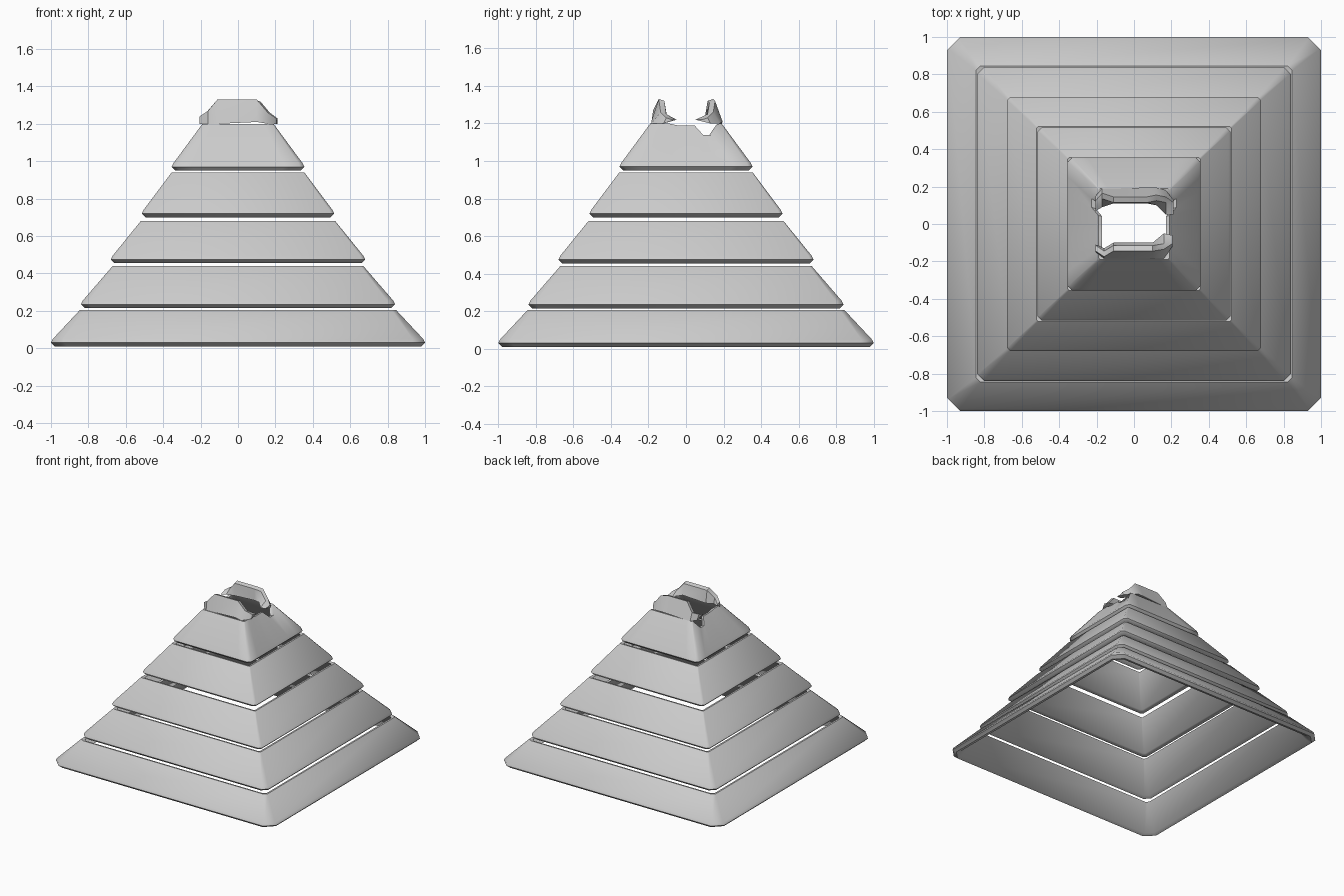
import bpy, bmesh, math

if "Cube" in bpy.data.objects:
    bpy.data.objects.remove(bpy.data.objects["Cube"])


def finish(name, bm, angle):
    bmesh.ops.recalc_face_normals(bm, faces=bm.faces)
    me = bpy.data.meshes.new(name)
    bm.to_mesh(me)
    bm.free()
    ob = bpy.data.objects.new(name, me)
    bpy.context.collection.objects.link(ob)
    bpy.ops.object.select_all(action='DESELECT')
    ob.select_set(True)
    bpy.context.view_layer.objects.active = ob
    bpy.ops.object.shade_smooth_by_angle(angle=math.radians(angle))
    return ob


def bridge(bm, loops, closed):
    """Join matching vertex loops with quads."""
    n = len(loops[0])
    pairs = list(zip(loops, loops[1:]))
    if closed:
        pairs.append((loops[-1], loops[0]))
    for a, b in pairs:
        for i in range(n):
            j = (i + 1) % n
            bm.faces.new((a[i], a[j], b[j], b[i]))


def square_loop(bm, half, cut, z, steps):
    """Square with cut corners, each side split into a number of steps."""
    verts = []
    for q in range(4):
        c, s = math.cos(q * math.pi / 2), math.sin(q * math.pi / 2)
        for k in range(steps + 1):
            y = (half - cut) * (2 * k / steps - 1)
            verts.append(bm.verts.new((half * c - y * s, half * s + y * c, z)))
    return verts


def tier(name, half0, z0, half1, z1, cut, steps=1, notch=False):
    bm = bmesh.new()
    # (half width, height, corner cut): turned-in lower lip, slope, thin hollow wall
    profile = [(half0 - 0.02, z0, cut), (half0, z0 + 0.02, cut),
               (half0 - 0.01, z0 + 0.04, cut * 0.8),
               (half1, z1, cut * 0.35), (half1 - 0.02, z1 - 0.005, cut * 0.3),
               (half0 - 0.05, z0 + 0.01, cut * 0.7)]
    loops = [square_loop(bm, h, c, z, steps) for h, z, c in profile]
    bridge(bm, loops, True)
    if notch:
        # broken dips in the rim of the top tier
        for loop in loops[3:5]:
            for v in loop:
                if abs(v.co.x) > 0.16 and 0.07 < v.co.y < 0.14:
                    v.co.z -= 0.06
                    v.co.x *= 1.2
                elif abs(v.co.x) > 0.16 and abs(v.co.y) < 0.07:
                    v.co.z -= 0.01
    return finish(name, bm, 50)


tier("tier_1", 1.00, 0.01, 0.845, 0.205, 0.07)
tier("tier_2", 0.84, 0.215, 0.67, 0.44, 0.04)
tier("tier_3", 0.68, 0.455, 0.52, 0.68, 0.02)
tier("tier_4", 0.515, 0.70, 0.355, 0.94, 0.02)
tier("tier_5", 0.355, 0.95, 0.19, 1.20, 0.025, steps=8, notch=True)


def fragment(name, stations, side):
    """Broken cap piece: four-sided section swept along x."""
    bm = bmesh.new()
    loops = []
    for x, y_out, y_peak, y_in, low, high in stations:
        section = [(y_out, low), (y_peak + 0.015, high),
                   (y_peak - 0.015, high - 0.01), (y_in, low + 0.02)]
        loops.append([bm.verts.new((x, y * side, z)) for y, z in section])
    bridge(bm, loops, False)
    bm.faces.new(loops[0])
    bm.faces.new(loops[-1])
    return finish(name, bm, 35)


# x, outer y, peak y, inner y, bottom z, top z
fragment("cap_fragment_back", [
    (-0.205, 0.15, 0.11, 0.07, 1.20, 1.24),
    (-0.17, 0.19, 0.15, 0.09, 1.20, 1.26),
    (-0.11, 0.19, 0.13, 0.11, 1.20, 1.33),
    (0.07, 0.195, 0.13, 0.11, 1.21, 1.33),
    (0.12, 0.195, 0.14, 0.10, 1.21, 1.32),
    (0.17, 0.18, 0.13, 0.05, 1.20, 1.26),
    (0.21, 0.13, 0.10, 0.05, 1.20, 1.23)], 1)
fragment("cap_fragment_front", [
    (-0.205, 0.15, 0.13, 0.11, 1.20, 1.24),
    (-0.16, 0.185, 0.16, 0.13, 1.20, 1.27),
    (-0.11, 0.185, 0.13, 0.10, 1.20, 1.33),
    (0.10, 0.185, 0.13, 0.10, 1.21, 1.33),
    (0.16, 0.185, 0.12, 0.05, 1.20, 1.26),
    (0.205, 0.12, 0.09, 0.06, 1.20, 1.23)], -1)
